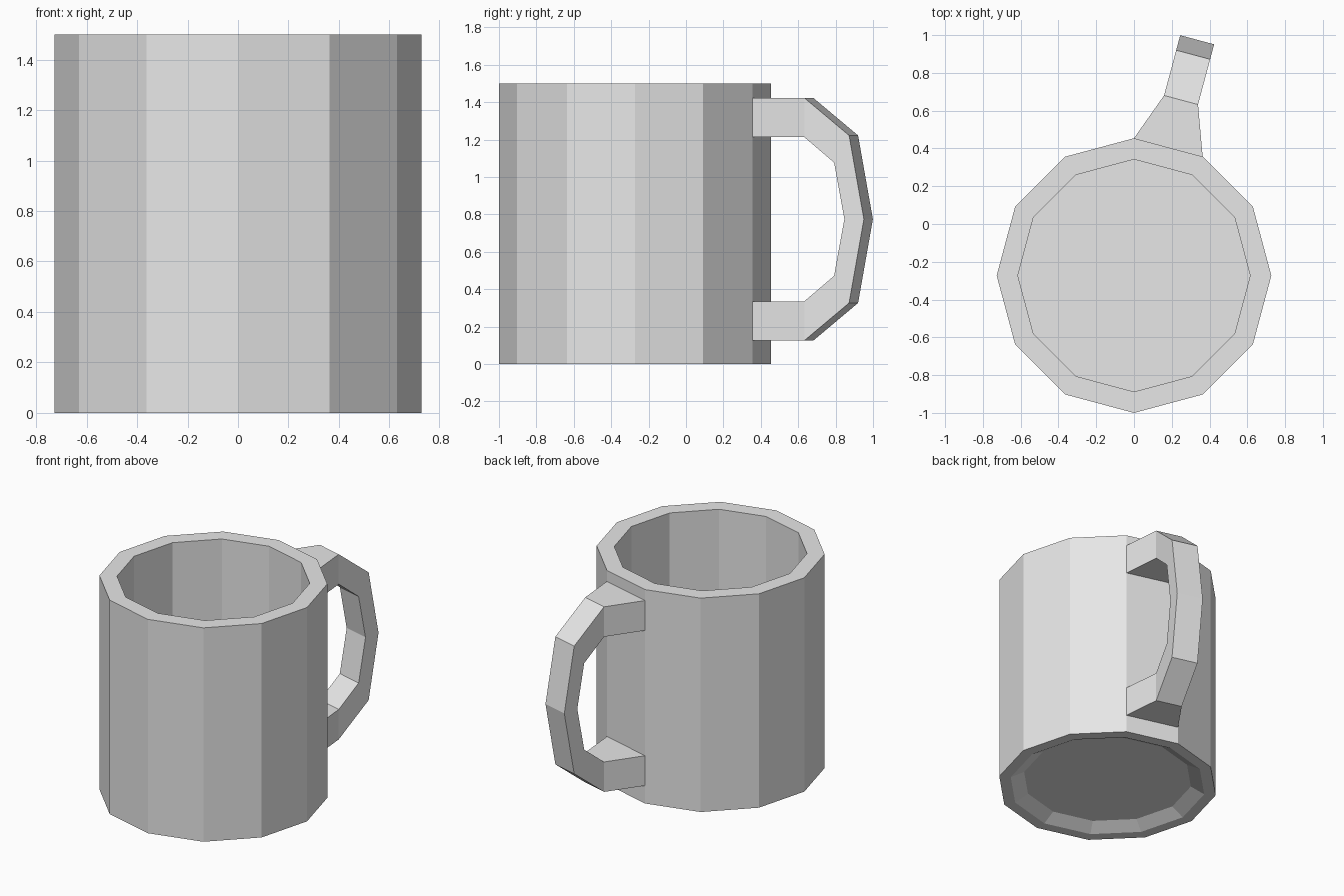
import bpy, bmesh
from math import cos, sin, pi
from mathutils import Vector

if "Cube" in bpy.data.objects:
    bpy.data.objects.remove(bpy.data.objects["Cube"])

N, R, CY = 12, 0.727, -0.273
grey = bpy.data.materials.new("light grey")
grey.diffuse_color = (0.8, 0.8, 0.8, 1)
grey.use_nodes = True
grey.node_tree.nodes["Principled BSDF"].inputs["Base Color"].default_value = grey.diffuse_color


def finish(bm, name):
    bmesh.ops.recalc_face_normals(bm, faces=bm.faces)
    me = bpy.data.meshes.new(name)
    bm.to_mesh(me)
    bm.free()
    me.materials.append(grey)
    ob = bpy.data.objects.new(name, me)
    bpy.context.collection.objects.link(ob)
    return ob


# Cup: lathed profile from recessed underside, up the wall, down to the inner floor
bm = bmesh.new()
profile = [(0.56, 0.05), (0.65, 0), (R, 0), (R, 1.5), (0.615, 1.5), (0.615, 0.12)]
rings = [[bm.verts.new((r * cos(2 * pi * i / N), CY + r * sin(2 * pi * i / N), z))
          for i in range(N)] for r, z in profile]
for a, b in zip(rings, rings[1:]):
    for i in range(N):
        j = (i + 1) % N
        bm.faces.new((a[i], a[j], b[j], b[i]))
bm.faces.new(rings[0])
bm.faces.new(rings[-1])
finish(bm, "cup")

# Handle: swept loop growing out of the cup facet that faces 75 degrees
ang = 75 * pi / 180
out = Vector((cos(ang), sin(ang), 0))
side = Vector((-sin(ang), cos(ang), 0))
base = Vector((0, CY, 0)) + out * R * cos(pi / N)
# half width, outer (distance, z), inner (distance, z)
upper = [(R * sin(pi / N), (0, 1.423), (0, 1.213)),
         (0.093, (0.26, 1.423), (0.26, 1.213)),
         (0.093, (0.508, 1.222), (0.425, 1.077))]
mid_z = 0.774
lower = [(w, (o[0], 2 * mid_z - o[1]), (n[0], 2 * mid_z - n[1])) for w, o, n in reversed(upper)]
sections = upper + [(0.093, (0.59, mid_z), (0.482, mid_z))] + lower
bm = bmesh.new()
loops = []
for w, o, n in sections:
    corners = [(o, -w), (o, w), (n, w), (n, -w)]
    loops.append([bm.verts.new(base + out * d + side * s + Vector((0, 0, z)))
                  for (d, z), s in corners])
for a, b in zip(loops, loops[1:]):
    for i in range(4):
        j = (i + 1) % 4
        bm.faces.new((a[i], a[j], b[j], b[i]))
bm.faces.new(loops[0])
bm.faces.new(loops[-1])
finish(bm, "handle")
